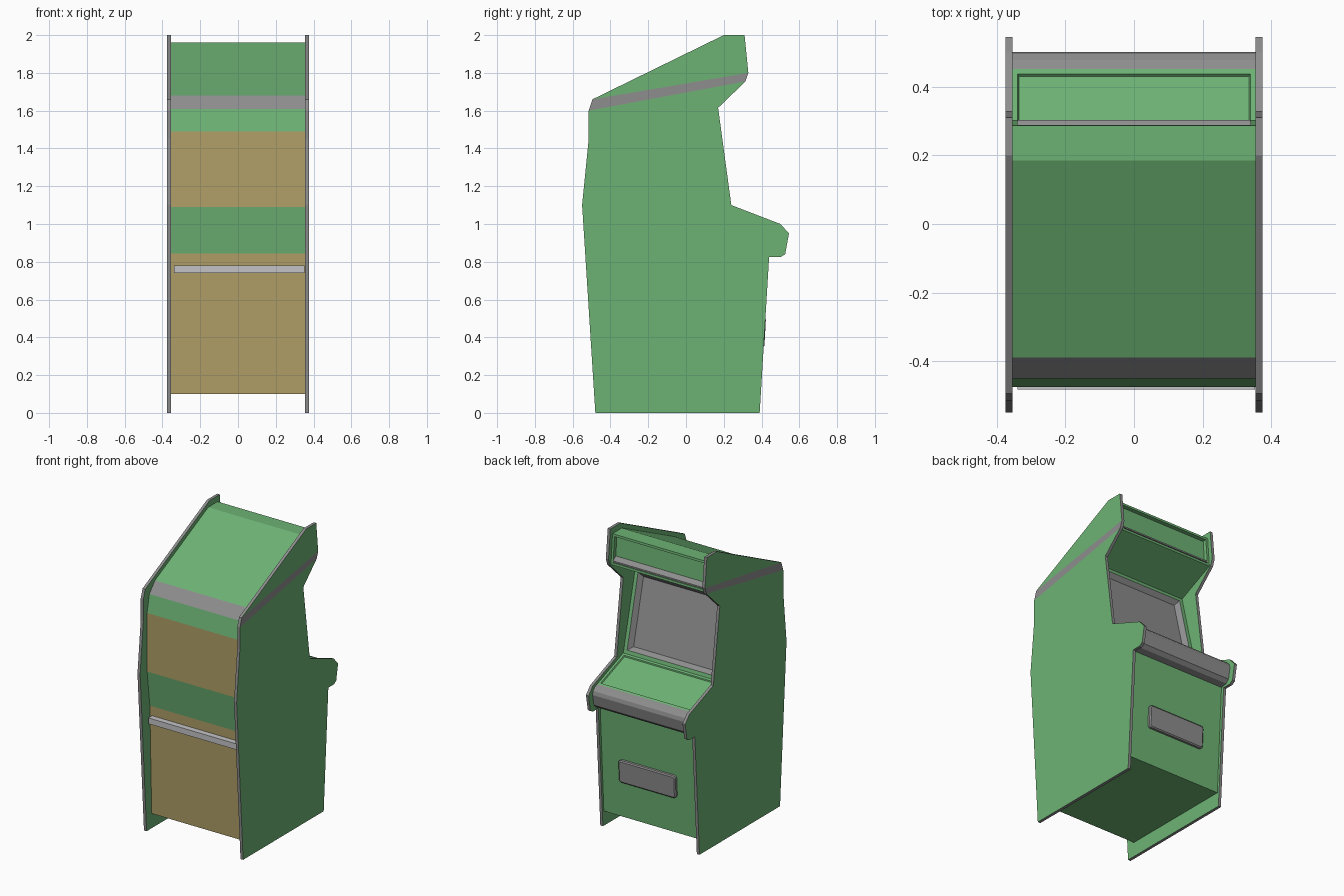
import bpy, bmesh, math
from mathutils import Matrix

if "Cube" in bpy.data.objects:
    bpy.data.objects.remove(bpy.data.objects["Cube"])


def material(name, rgb):
    m = bpy.data.materials.new(name)
    m.diffuse_color = (*rgb, 1)
    m.use_nodes = True
    m.node_tree.nodes["Principled BSDF"].inputs["Base Color"].default_value = m.diffuse_color
    return m


GREEN, GREY, TAN, PALE = range(4)
MATS = [material("cabinet green", (0.155, 0.45, 0.175)),
        material("trim grey", (0.27, 0.27, 0.275)),
        material("plywood tan", (0.44, 0.35, 0.135)),
        material("handle pale grey", (0.55, 0.54, 0.56))]


def finish(bm, name):
    me = bpy.data.meshes.new(name)
    bm.to_mesh(me)
    bm.free()
    for m in MATS:
        me.materials.append(m)
    ob = bpy.data.objects.new(name, me)
    bpy.context.collection.objects.link(ob)
    return ob


def prism(profile, x0, x1, colours):
    """Extrude a (y, z) profile along x; one colour per profile edge."""
    bm = bmesh.new()
    a = [bm.verts.new((x0, y, z)) for y, z in profile]
    b = [bm.verts.new((x1, y, z)) for y, z in profile]
    caps = [bm.faces.new(a), bm.faces.new(b)]
    sides = []
    for i, c in enumerate(colours):
        j = (i + 1) % len(profile)
        f = bm.faces.new((a[i], a[j], b[j], b[i]))
        f.material_index = c
        sides.append(f)
    bmesh.ops.recalc_face_normals(bm, faces=bm.faces)
    return bm, a, b, caps, sides


def inset(bm, face, width, depth, colour=None):
    rim = bmesh.ops.inset_individual(bm, faces=[face], thickness=width, depth=depth)
    if colour is not None:
        for f in rim["faces"] + [face]:
            f.material_index = colour


# Side panels with grey edge trim and a grey stripe on the outside
SIDE = [(-0.48, 0), (0.39, 0), (0.44, 0.825), (0.50, 0.825), (0.525, 0.84),
        (0.545, 0.95), (0.50, 1.0), (0.24, 1.10), (0.17, 1.615), (0.315, 1.755),
        (0.33, 1.80), (0.31, 2.0), (0.20, 2.0), (-0.495, 1.66), (-0.515, 1.60),
        (-0.515, 1.45), (-0.55, 1.10)]
for s, name in ((-1, "left_side_panel"), (1, "right_side_panel")):
    bm, a, b, caps, sides = prism(SIDE, s * 0.355, s * 0.375, [GREY] * len(SIDE))
    for i, j in ((9, 14), (10, 13)):
        face = next(f for f in b[i].link_faces if b[j] in f.verts)
        bmesh.utils.face_split(face, b[i], b[j])
    stripe = {b[9], b[10], b[13], b[14]}
    for f in bm.faces:
        if set(f.verts) == stripe:
            f.material_index = GREY
    finish(bm, name)

# Cabinet body between the panels: (y, z, colour of the edge that follows)
BODY = [(0.38, 0.10, GREEN), (-0.425, 0.10, TAN), (-0.445, 0.845, GREEN),
        (-0.475, 1.09, TAN), (-0.475, 1.49, GREEN), (-0.45, 1.61, GREY),
        (-0.39, 1.68, GREEN), (0.185, 1.96, GREEN), (0.287, 1.96, GREEN),
        (0.303, 1.755, GREEN), (0.04, 1.635, GREEN), (0.17, 1.10, GREEN),
        (0.452, 0.995, GREY), (0.478, 0.985, GREY), (0.496, 0.965, GREY),
        (0.502, 0.94, GREY), (0.488, 0.865, GREY), (0.465, 0.843, GREY),
        (0.42, 0.835, GREEN)]
bm, a, b, caps, sides = prism([p[:2] for p in BODY], -0.355, 0.355, [p[2] for p in BODY])
inset(bm, sides[8], 0.022, 0)             # marquee frame
inset(bm, sides[8], 0.001, -0.025)        # marquee recess
inset(bm, sides[10], 0.035, 0)            # screen surround
inset(bm, sides[10], 0.035, -0.03, GREY)  # screen
inset(bm, sides[11], 0.022, 0)            # control deck border
inset(bm, sides[11], 0.006, -0.008)       # sunken control deck
bmesh.ops.delete(bm, geom=caps, context='FACES')
finish(bm, "cabinet_body")

# Sloped grey strip holding the bottom of the marquee
SILL = [(0.268, 1.775), (0.304, 1.775), (0.304, 1.785), (0.27, 1.81)]
finish(prism(SILL, -0.34, 0.34, [GREY] * 4)[0], "marquee_retainer")
bpy.data.objects["marquee_retainer"].data.polygons.foreach_set("material_index", [GREY] * 6)

# Handle bar across the back door
BAR = [(-0.44, 0.74), (-0.483, 0.74), (-0.483, 0.78), (-0.44, 0.78)]
finish(prism(BAR, -0.34, 0.353, [PALE] * 4)[0], "back_handle_bar")
bpy.data.objects["back_handle_bar"].data.polygons.foreach_set("material_index", [PALE] * 6)

# Coin door: rounded plate leaning with the front
bm = bmesh.new()
bmesh.ops.create_cube(bm, size=1, matrix=Matrix.Diagonal((0.43, 0.03, 0.155, 1)))
corners = [e for e in bm.edges if abs(e.verts[0].co.y - e.verts[1].co.y) > 0.01]
bmesh.ops.bevel(bm, geom=corners, offset=0.018, segments=3, profile=0.5, affect='EDGES')
bm.normal_update()
front = max(bm.faces, key=lambda f: f.normal.y)
inset(bm, front, 0.008, 0.006)
for f in bm.faces:
    f.material_index = GREY
door = finish(bm, "coin_door")
door.location = (0.004, 0.398, 0.425)
door.rotation_euler.x = -math.atan2(0.04, 0.735)
